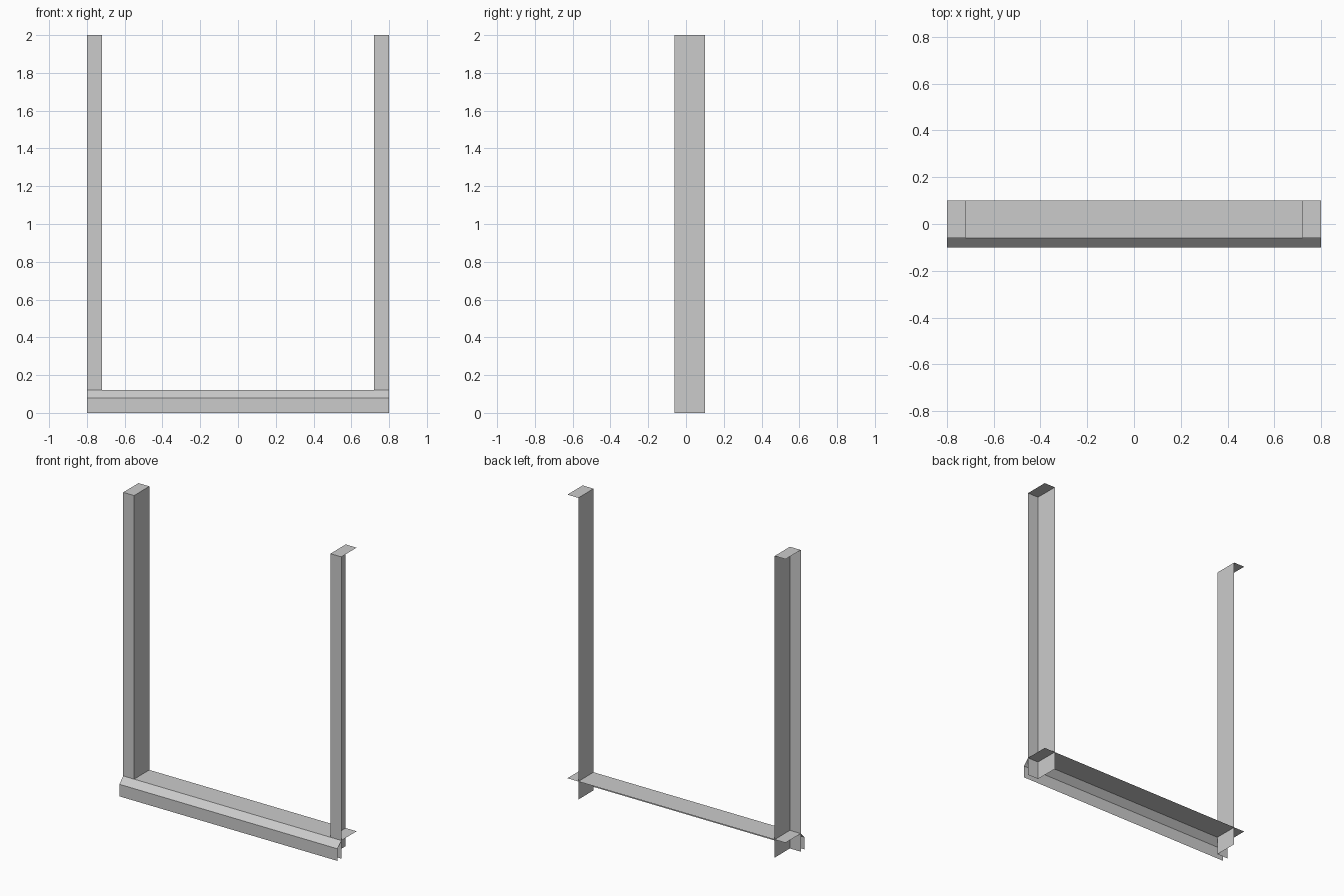
import bpy
from mathutils import Vector

cube = bpy.data.objects.get("Cube")
if cube:
    bpy.data.objects.remove(cube, do_unlink=True)

# One plain grey for the whole frame
grey = bpy.data.materials.new("plain_grey")
grey.use_nodes = True
colour = (0.6, 0.6, 0.6, 1)
grey.diffuse_color = colour
grey.node_tree.nodes["Principled BSDF"].inputs["Base Color"].default_value = colour

HALF, INNER = 0.8, 0.72        # outer and inner half widths
FRONT, BACK, LIP = -0.06, 0.1, -0.1
SILL, TOP = 0.12, 2.0


def sweep(name, profile, along, mirrored=False):
    """Open sheet: an open profile swept along a vector."""
    n = len(profile)
    verts = [Vector(p) for p in profile]
    verts += [p + Vector(along) for p in verts]
    faces = [(i, i + 1, n + i + 1, n + i) for i in range(n - 1)]
    mesh = bpy.data.meshes.new(name)
    mesh.from_pydata(verts, [], faces)
    mesh.materials.append(grey)
    obj = bpy.data.objects.new(name, mesh)
    bpy.context.collection.objects.link(obj)
    if mirrored:
        mod = obj.modifiers.new("other_side", 'MIRROR')
        mod.use_mirror_merge = False
    return obj


# Side posts: inner face and front face, open at the outside and back
sweep("side_posts",
      [(INNER, BACK, 0), (INNER, FRONT, 0), (HALF, FRONT, 0)],
      (0, 0, TOP), mirrored=True)

# Flat caps on the posts
sweep("post_caps",
      [(INNER, BACK, TOP), (INNER, FRONT, TOP)],
      (HALF - INNER, 0, 0), mirrored=True)

# Sill: flat top, sloped edge and upright front lip
sweep("sill",
      [(-HALF, BACK, SILL), (-HALF, FRONT, SILL),
       (-HALF, LIP, 0.08), (-HALF, LIP, 0)],
      (2 * HALF, 0, 0))
